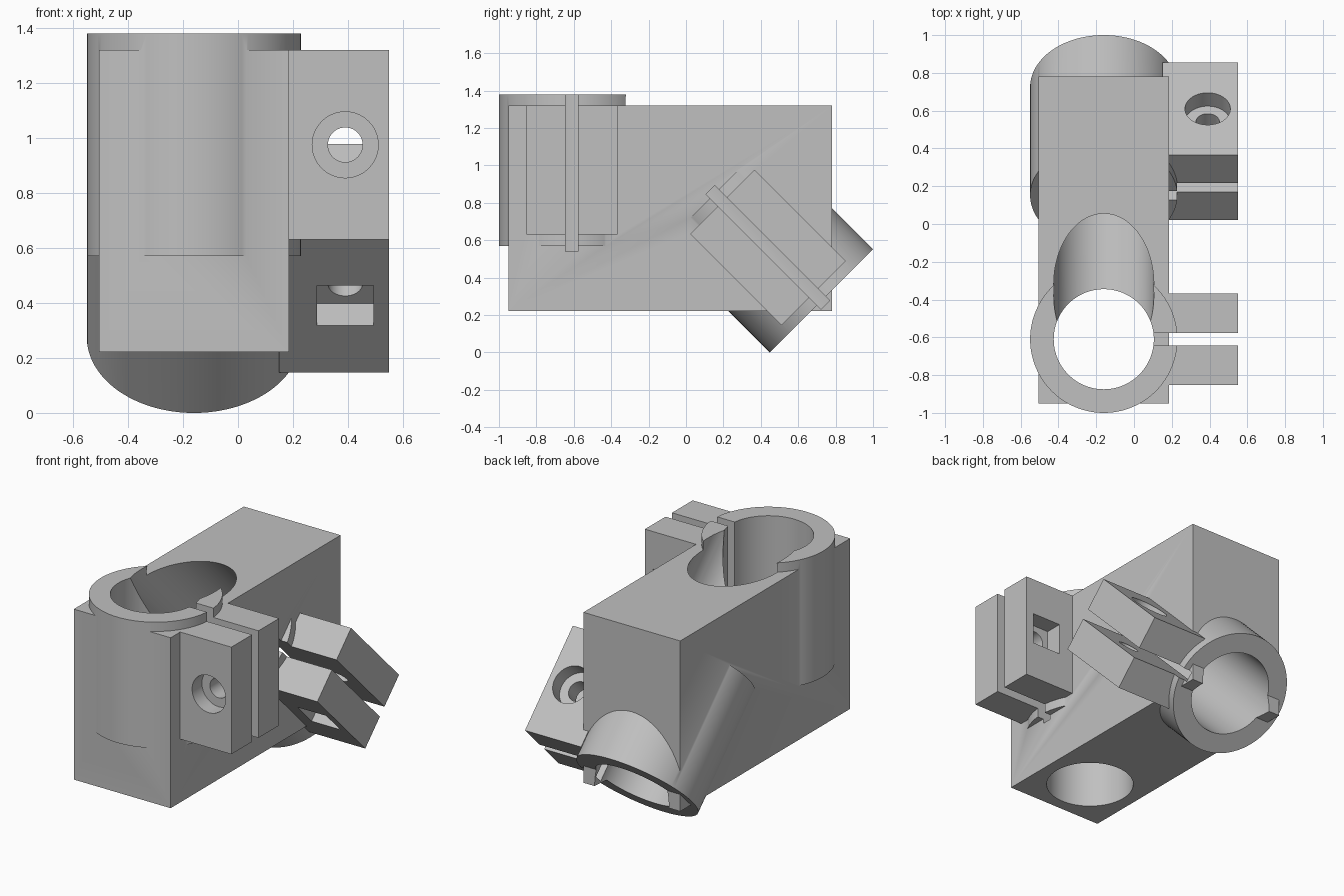
import bpy
import math
from mathutils import Matrix, Vector

cube = bpy.data.objects.get("Cube")
if cube:
    bpy.data.objects.remove(cube, do_unlink=True)

grey = bpy.data.materials.new("plain grey")
grey.use_nodes = True
colour = (0.53, 0.53, 0.53, 1)
grey.diffuse_color = colour
grey.node_tree.nodes["Principled BSDF"].inputs["Base Color"].default_value = colour

AXIS_X = -0.16
OUTER, BORE, LENGTH = 0.39, 0.265, 0.81


def finish(name, frame, local):
    ob = bpy.context.object
    ob.name = name
    ob.data.transform(frame @ local @ ob.matrix_basis)
    ob.matrix_basis = Matrix()
    ob.data.materials.append(grey)
    return ob


def box(name, lo, hi, frame=Matrix()):
    lo, hi = Vector(lo), Vector(hi)
    bpy.ops.mesh.primitive_cube_add(size=1)
    local = Matrix.Translation((lo + hi) / 2) @ Matrix.Diagonal((*(hi - lo), 1))
    return finish(name, frame, local)


def cylinder(name, radius, depth, centre, frame, along_y=False):
    bpy.ops.mesh.primitive_cylinder_add(vertices=96, radius=radius, depth=depth)
    turn = Matrix.Rotation(math.pi / 2 if along_y else 0, 4, "X")
    return finish(name, frame, Matrix.Translation(centre) @ turn)


def combine(target, tool, operation):
    mod = target.modifiers.new(tool.name, "BOOLEAN")
    mod.operation, mod.solver, mod.object = operation, "EXACT", tool
    bpy.context.view_layer.objects.active = target
    bpy.ops.object.modifier_apply(modifier=mod.name)
    bpy.data.objects.remove(tool, do_unlink=True)


def clamp_solids(frame):
    # Round sleeve and the lug that is split into two ears
    return [cylinder("sleeve", OUTER, LENGTH, (0, 0, 0), frame),
            box("lug", (0.31, -0.243, -0.345), (0.71, 0.243, 0.345), frame)]


def clamp_cutters(frame, side):
    # side is the direction along local y of the bolt head
    bolt_x = 0.55
    pocket = sorted((-side * 0.13, -side * 0.3))
    return [cylinder("bore", BORE, 6, (0, 0, 0), frame),
            box("slit", (0, -0.033, -0.435), (0.8, 0.033, 0.435), frame),
            cylinder("bolt_hole", 0.063, 0.7, (bolt_x, 0, 0), frame, True),
            cylinder("bolt_head_recess", 0.12, 0.2,
                     (bolt_x, side * 0.243, 0), frame, True),
            box("nut_pocket", (bolt_x - 0.103, pocket[0], -0.103),
                (bolt_x + 0.103, pocket[1], 0.103), frame)]


# Upright clamp at the front, tilted clamp at the back
upright = Matrix.Translation((AXIS_X, -0.61, 0.975))
tilted = (Matrix.Translation((AXIS_X, 0.438, 0.562))
          @ Matrix.Rotation(math.radians(45), 4, "X"))

# Main block joined with both clamps, then cut
block = box("clamp_block", (-0.505, -0.95, 0.222), (0.185, 0.78, 1.32))
for part in clamp_solids(upright) + clamp_solids(tilted):
    combine(block, part, "UNION")
for part in clamp_cutters(upright, -1) + clamp_cutters(tilted, 1):
    combine(block, part, "DIFFERENCE")

# Smooth round walls, sharp edges
bpy.ops.object.select_all(action="DESELECT")
block.select_set(True)
bpy.context.view_layer.objects.active = block
bpy.ops.object.shade_smooth_by_angle(angle=math.radians(30))
